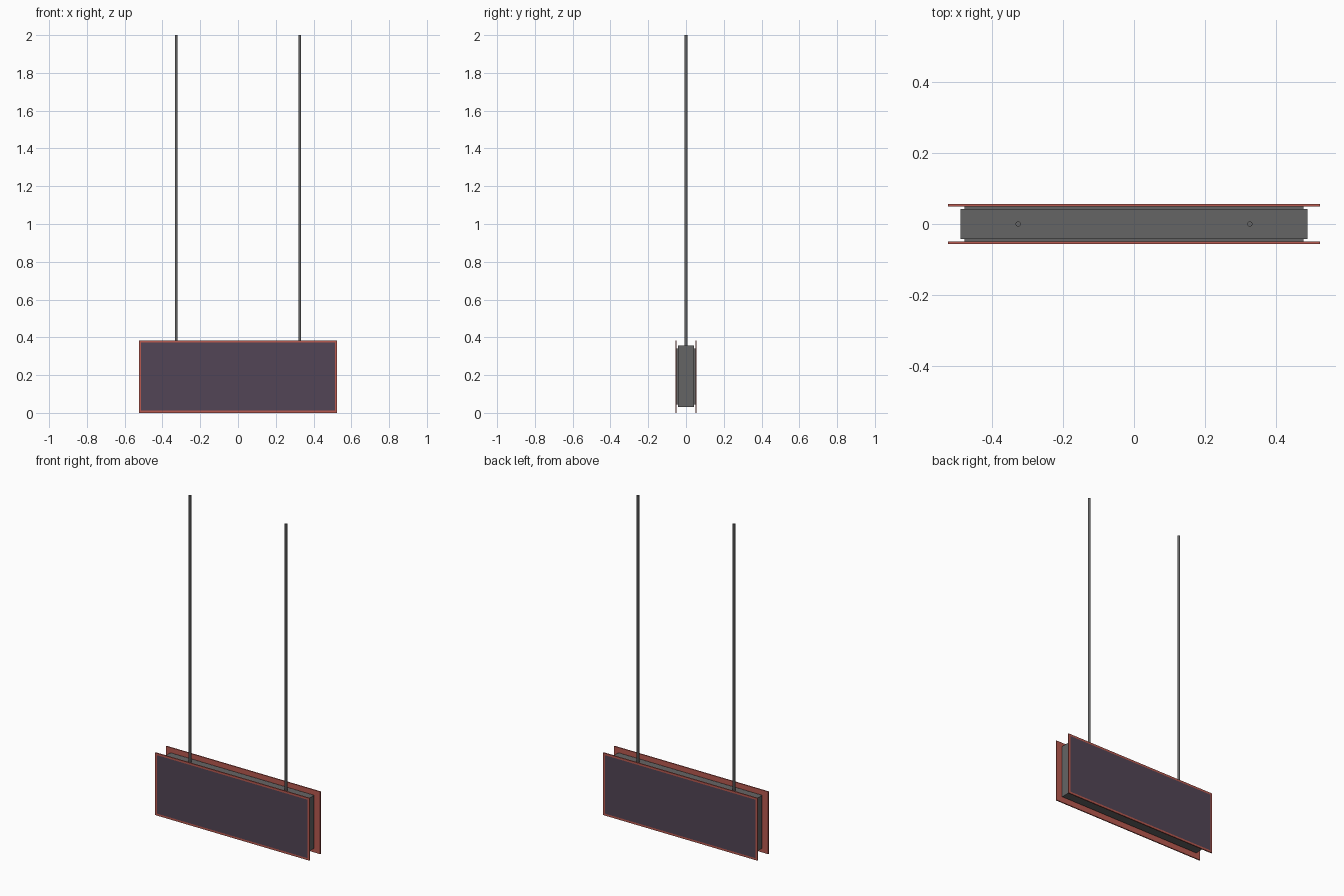
import bpy
import bmesh
from mathutils import Matrix, Vector

cube = bpy.data.objects.get("Cube")
if cube:
    bpy.data.objects.remove(cube, do_unlink=True)


def material(name, rgb):
    mat = bpy.data.materials.new(name)
    mat.use_nodes = True
    color = (*rgb, 1)
    mat.diffuse_color = color
    mat.node_tree.nodes["Principled BSDF"].inputs["Base Color"].default_value = color
    return mat


GREY = material("dark grey metal", (0.13, 0.13, 0.13))
RED = material("red frame", (0.48, 0.1, 0.08))
PURPLE = material("dark purple panel", (0.085, 0.06, 0.092))


def finish(name, bm, *mats):
    mesh = bpy.data.meshes.new(name)
    bm.to_mesh(mesh)
    bm.free()
    obj = bpy.data.objects.new(name, mesh)
    bpy.context.collection.objects.link(obj)
    for mat in mats:
        mesh.materials.append(mat)
    return obj


def box(lo, hi):
    lo, hi = Vector(lo), Vector(hi)
    bm = bmesh.new()
    place = Matrix.Translation((lo + hi) / 2) @ Matrix.Diagonal((*(hi - lo), 1))
    bmesh.ops.create_cube(bm, size=1, matrix=place)
    return bm


# Central housing
finish("housing", box((-0.49, -0.042, 0.03), (0.49, 0.042, 0.356)), GREY)

for side, label in ((-1, "front"), (1, "back")):
    # Spacer between the housing and the sign plate
    y = sorted((side * 0.042, side * 0.05))
    finish(label + "_spacer", box((-0.478, y[0], 0.045), (0.478, y[1], 0.342)), GREY)

    # Sign plate: red border around an inset panel on the outer face
    y = sorted((side * 0.049, side * 0.056))
    bm = box((-0.525, y[0], 0), (0.525, y[1], 0.384))
    bm.normal_update()
    outer = [f for f in bm.faces if f.normal.y * side > 0.9]
    bmesh.ops.inset_region(bm, faces=outer, thickness=0.017)
    for f in outer:
        f.material_index = 1
    finish(label + "_sign_plate", bm, RED, PURPLE)

# Hanging rods
for x, label in ((-0.327, "right"), (0.327, "left")):
    bm = bmesh.new()
    bottom, top = 0.35, 2
    bmesh.ops.create_cone(bm, cap_ends=True, segments=16, radius1=0.0075,
                          radius2=0.0075, depth=top - bottom,
                          matrix=Matrix.Translation((x, 0, (top + bottom) / 2)))
    rod = finish(label + "_rod", bm, GREY)
    bpy.ops.object.select_all(action="DESELECT")
    rod.select_set(True)
    bpy.context.view_layer.objects.active = rod
    bpy.ops.object.shade_smooth_by_angle()
